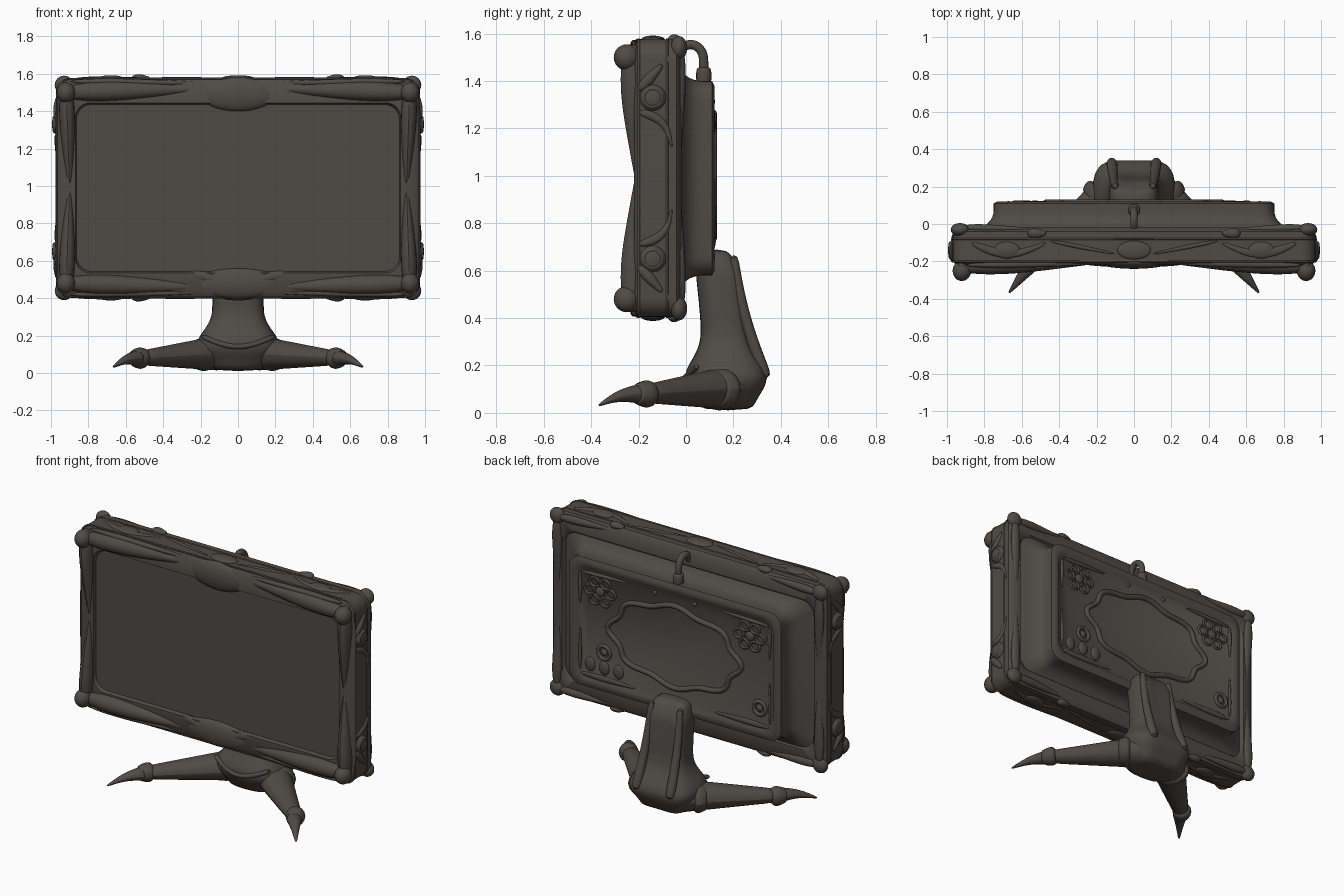
import bpy, bmesh
from math import sin, cos, pi, exp, copysign
from mathutils import Vector

if "Cube" in bpy.data.objects:
    bpy.data.objects.remove(bpy.data.objects["Cube"])

MIDDLE = .99  # height of the screen centre
FRONT, SIDE, TOP = Vector((0, -1, 0)), Vector((1, 0, 0)), Vector((0, 0, 1))
COLOUR = (.078, .071, .061, 1)
bone = bpy.data.materials.new("dark bone grey")
bone.use_nodes = True
bone.diffuse_color = COLOUR
shader = bone.node_tree.nodes["Principled BSDF"]
shader.inputs["Base Color"].default_value = COLOUR
shader.inputs["Roughness"].default_value = .7


def finish(obj, name):
    obj.name = name
    obj.data.materials.append(bone)
    bpy.ops.object.select_all(action="DESELECT")
    obj.select_set(True)
    bpy.context.view_layer.objects.active = obj
    bpy.ops.object.shade_smooth_by_angle(angle=pi / 4)


def loft(name, rings, closed=False, levels=0):
    """Skin a list of point rings, capping the ends unless closed."""
    bm = bmesh.new()
    rows = [[bm.verts.new(point) for point in ring] for ring in rings]
    pairs = list(zip(rows, rows[1:]))
    if closed:
        pairs.append((rows[-1], rows[0]))
    else:
        bm.faces.new(rows[0])
        bm.faces.new(rows[-1])
    for near, far in pairs:
        for i in range(len(near)):
            bm.faces.new((near[i - 1], near[i], far[i], far[i - 1]))
    bmesh.ops.recalc_face_normals(bm, faces=bm.faces)
    mesh = bpy.data.meshes.new(name)
    bm.to_mesh(mesh)
    bm.free()
    obj = bpy.data.objects.new(name, mesh)
    bpy.context.collection.objects.link(obj)
    finish(obj, name)
    if levels:
        smooth = obj.modifiers.new("smooth", "SUBSURF")
        smooth.levels = smooth.render_levels = levels


def sweep(name, path, widths, depths, out, closed=False):
    """Sweep an ellipse along a path; depth is measured along 'out'."""
    rings = []
    last = len(path) - 1
    for i, point in enumerate(path):
        after = path[(i + 1) % len(path)] if closed else path[min(i + 1, last)]
        before = path[i - 1] if closed else path[max(i - 1, 0)]
        across = (after - before).cross(out).normalized()
        upward = across.cross(after - before).normalized()
        angles = [k * pi / 4 for k in range(8)]
        rings.append([point + across * widths[i] * cos(a) + upward * depths[i] * sin(a)
                      for a in angles])
    loft(name, rings, closed, levels=1)


def place(point, sx=1, sz=1):
    """Mirror a point left-right and about the screen centre height."""
    x, y, z = point
    return Vector((x * sx, y, MIDDLE + (z - MIDDLE) * sz))


def leaf(name, start, end, width, depth, sx=1, sz=1, tail=1, swell=.65, bend=(0, 0, 0), out=FRONT):
    """A bowed strand that swells in the middle, or only tapers when swell is zero."""
    start, end = place(start, sx, sz), place(end, sx, sz)
    bow = Vector((bend[0] * sx, bend[1], bend[2] * sz))
    steps = [i / 8 for i in range(9)]
    path = [start.lerp(end, t) + bow * sin(pi * t) for t in steps]
    scale = [(1 - swell + swell * sin(pi * t ** .7)) * (1 + (tail - 1) * t) for t in steps]
    sweep(name, path, [width * s for s in scale], [depth * s for s in scale], out)


def hoop(name, centre, rx, ry, thick, out=FRONT, count=10, wave=0):
    """A closed ring, optionally scalloped, facing front-back or sideways."""
    flat = SIDE if out == FRONT else FRONT
    path = []
    for i in range(count):
        a = 2 * pi * i / count
        ripple = 1 + wave * cos(8 * a)
        path.append(Vector(centre) + (flat * rx * cos(a) + TOP * ry * sin(a)) * ripple)
    sweep(name, path, [thick] * count, [thick] * count, out, closed=True)


def blob(name, centre, size):
    bpy.ops.mesh.primitive_uv_sphere_add(segments=20, ring_count=12, location=centre)
    bpy.context.object.scale = size
    finish(bpy.context.object, name)


def rounded_rect(y, half_width, half_height, radius=.08):
    ring = []
    for quarter, (sx, sz) in enumerate(((1, 1), (-1, 1), (-1, -1), (1, -1))):
        for k in range(7):
            a = (quarter + k / 6) * pi / 2
            ring.append(Vector((sx * (half_width - radius) + radius * cos(a), y,
                                MIDDLE + sz * (half_height - radius) + radius * sin(a))))
    return ring


# Screen, outer case with its seams, and coved rear housing with a sunken panel
loft("screen", [rounded_rect(y, .9, .48) for y in (-.2, -.1)])
case = [(-.19, .11), (-.22, .1), (-.22, .02), (-.2, 0), (-.04, 0), (-.02, .02), (-.02, .08), (-.05, .1)]
loft("case", [rounded_rect(y, .97 - inset, .585 - inset * 1.3) for y, inset in case], closed=True)
for y in (-.2, -.08):
    ring = rounded_rect(y, .97, .585)
    sweep("case_seam", ring, [.006] * len(ring), [.006] * len(ring), FRONT, closed=True)
cove = [(t / 8, (1 - t / 8) ** 4) for t in range(9)]
housing = [rounded_rect(.15 * t - .04, .75 + flare * .13, .41 + flare * .08) for t, flare in cove]
panel = [rounded_rect(y, .75 - inset, .41 - inset) for y, inset in ((.12, .02), (.12, .05), (.11, .06))]
loft("rear_housing", housing + panel)

for sx in (1, -1):
    for sz in (1, -1):
        # Carved leaves around the front and back of the frame
        leaf("side_front_leaf", (.92, -.22, 1.56), (.9, -.2, .98), .055, .08, sx, sz, tail=.6)
        leaf("long_front_leaf", (.96, -.23, 1.5), (.2, -.2, 1.52), .065, .06, sx, sz, tail=.7)
        leaf("front_edge_roll", (.9, -.22, 1.56), (.2, -.21, 1.55), .02, .02, sx, sz)
        blob("front_corner_knob", place((.92, -.25, 1.5), sx, sz), (.05, .055, .055))
        blob("back_corner_knob", place((.93, -.03, 1.54), sx, sz), (.05, .035, .05))
        leaf("back_side_leaf", (.93, -.02, 1.54), (.92, -.03, 1), .045, .03, sx, sz, tail=.4)
        leaf("back_long_leaf", (.93, -.02, 1.54), (.5, -.03, 1.55), .035, .03, sx, sz, tail=.4)
        # Bud with crossing leaves on each side of the case
        bud = place((.97, -.14, 1.33), sx, sz)
        blob("side_bud", bud, (.025, .055, .055))
        hoop("side_bud_ring", bud + SIDE * sx * .01, .04, .04, .012, out=SIDE)
        leaf("side_leaf", (.97, -.2, 1.36), (.97, -.1, 1.47), .025, .02, sx, sz, out=SIDE)
        leaf("side_stem", (.97, -.2, 1.27), (.97, -.06, 1.12), .025, .016, sx, sz, tail=.5,
             bend=(0, .03, .03), out=SIDE)
        # Ornaments on the top and bottom edges
        blob("edge_bud", place((.68, -.14, 1.575), sx, sz), (.07, .045, .017))
        leaf("edge_leaf", (.87, -.1, 1.575), (.47, -.1, 1.575), .025, .012, sx, sz,
             bend=(0, -.06, 0), out=TOP)
        leaf("edge_clamp", (.57, -.05, 1.575), (.47, -.05, 1.575), .03, .025, sx, sz, out=TOP)
        leaf("edge_strand", (.45, -.09, 1.575), (.1, -.16, 1.575), .012, .01, sx, sz, out=TOP)
    leaf("lower_wisp", (.3, -.2, .52), (0, -.22, .44), .03, .02, sx, swell=.5, bend=(0, 0, .03))

# Crests and buds at the middle of the frame
blob("top_crest", (0, -.2, 1.49), (.2, .04, .09))
blob("bottom_crest", (0, -.2, .48), (.24, .035, .08))
for sz in (1, -1):
    blob("middle_edge_bud", place((0, -.14, 1.575), sz=sz), (.09, .05, .017))

# Cable arching over the back into a plug
arch = [Vector((0, .02 - .055 * cos(pi * k / 10), 1.49 + .065 * sin(pi * k / 10))) for k in range(11)]
arch.append(arch[-1] - TOP * .1)
sweep("cable", arch, [.022] * len(arch), [.022] * len(arch), SIDE)
leaf("cable_plug", (0, .075, 1.46), (0, .075, 1.36), .036, .036, swell=.2, out=SIDE)

# Rear panel: scalloped frame, rosettes, knobs, drops and bars
hoop("scalloped_frame", (0, .114, 1), .45, .25, .018, count=64, wave=.06)
for sx in (1, -1):
    heart = Vector((sx * .53, .112, 1.21))
    blob("rosette_centre", heart, (.03, .014, .03))
    for k in range(6):
        offset = SIDE * .075 * cos(k * pi / 3) + TOP * .065 * sin(k * pi / 3)
        hoop("rosette_petal", heart + offset, .036, .032, .01, count=8)
    leaf("rosette_top_scroll", (.67, .112, 1.31), (.32, .112, 1.32), .014, .012, sx)
    leaf("rosette_side_scroll", (.67, .112, 1.31), (.67, .112, 1.1), .014, .012, sx)
    knob = Vector((sx * .55 - .05, .112, .8 + sx * .03))
    hoop("panel_ring", knob, .045, .045, .014)
    blob("panel_knob", knob, (.022, .014, .022))
    leaf("panel_bar", (.67, .112, .66), (.28, .112, .66), .02, .012, sx)
    leaf("panel_side_bar", (.67, .112, .68), (.67, .112, .95), .012, .01, sx)
    blob("panel_rivet", (sx * .14, .112, 1.31), (.014, .01, .014))
for x in (.4, .5, .6):
    blob("panel_drop", (x, .11, .73), (.035, .016, .045))


def neck_ring(z):
    """Rounded-square section, flared at the ankle and narrowing at the top."""
    flare = exp(-((z - .15) / .1) ** 2)
    narrow = min(1, (.72 - z) * 8) ** .5
    width = (.135 + .09 * flare) * (.5 + narrow / 2)
    depth = (.105 + .08 * flare) * narrow
    ring = []
    for k in range(24):
        c, s = cos(k * pi / 12), sin(k * pi / 12)
        hollow = .02 * max(0, s) ** 8
        ring.append((width * copysign(abs(c) ** .7, c),
                     .18 - .1 * z * z + depth * copysign(abs(s) ** .7, s) - hollow, z))
    return ring


# Stand: neck, ridges, legs, cuffs and claws
loft("stand_neck", [neck_ring(.01 + .68 * k / 20) for k in range(21)], levels=1)
leaf("front_neck_cuff", (-.2, .05, .2), (.2, .05, .2), .015, .015, swell=0, bend=(0, -.06, -.06), out=TOP)
for sx in (1, -1):
    leaf("neck_ridge", (.1, .2, .67), (.12, .34, .14), .02, .022, sx, tail=1.5, swell=0,
         bend=(0, -.02, 0), out=SIDE)
    leaf("leg", (.06, .23, .11), (.53, -.18, .08), .13, .11, sx, tail=.38, swell=0, out=TOP)
    leaf("leg_cuff", (.16, .16, .1), (.22, .11, .1), .12, .1, sx, swell=.2, out=TOP)
    leaf("knuckle", (.5, -.14, .08), (.56, -.21, .08), .064, .064, sx, swell=.3, out=TOP)
    leaf("claw", (.53, -.19, .08), (.67, -.37, .03), .055, .048, sx, tail=.1, swell=0,
         bend=(0, 0, .015), out=TOP)
